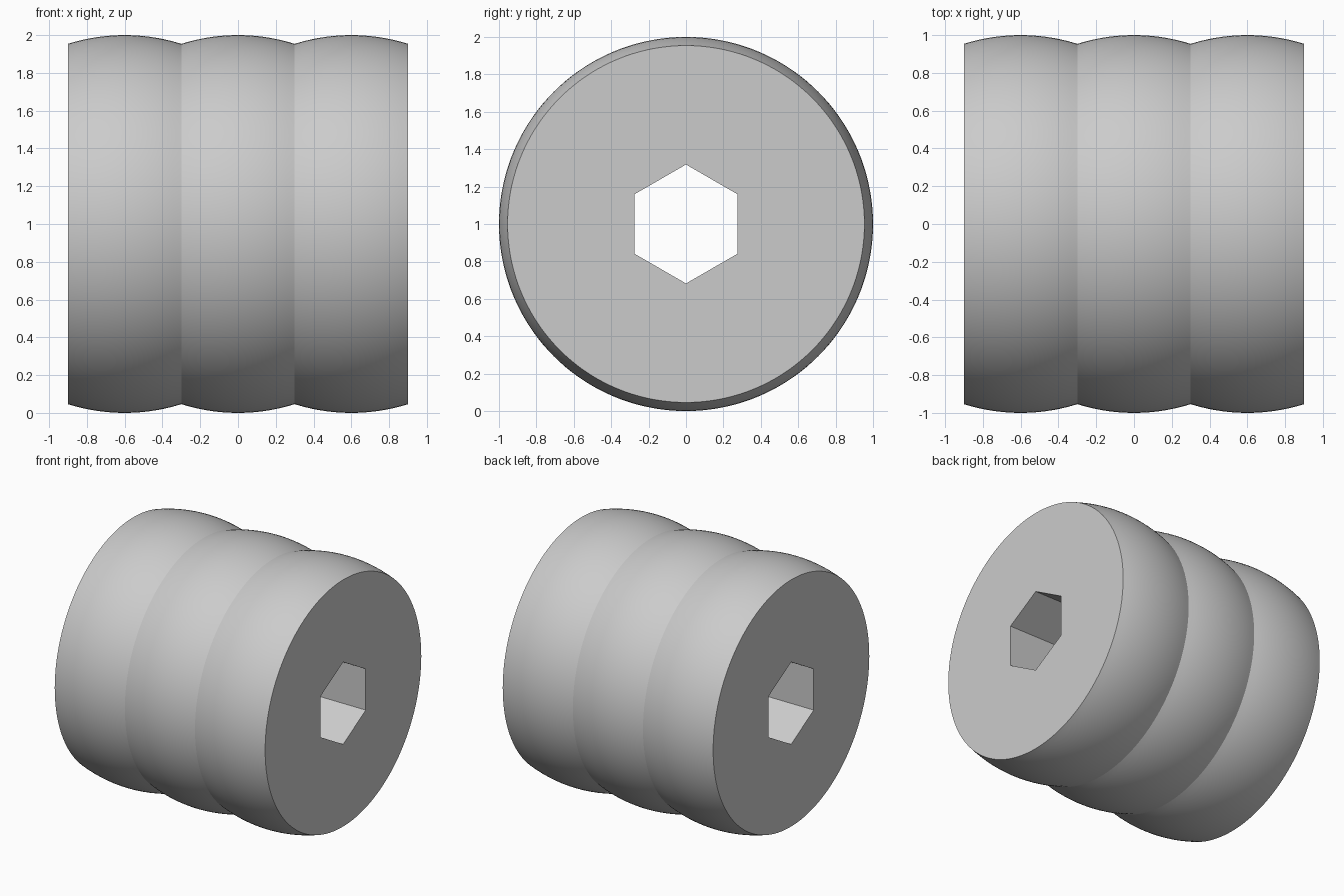
import bpy
import bmesh
from math import sin, cos, pi, sqrt, radians

SEGMENTS = 144        # around the axis, divisible by six
STEPS = 14            # along each bulge
BULGES = 3
RADIUS = 1.0          # each bulge is a slice of a sphere
HALF = 0.3            # half the width of one bulge
BORE = 0.318          # corner radius of the hexagonal bore

cube = bpy.data.objects.get("Cube")
if cube:
    bpy.data.objects.remove(cube, do_unlink=True)

grey = bpy.data.materials.new("plain_grey")
grey.use_nodes = True
colour = (0.6, 0.6, 0.6, 1)
grey.diffuse_color = colour
grey.node_tree.nodes["Principled BSDF"].inputs["Base Color"].default_value = colour

bm = bmesh.new()


def ring(x, radius, count):
    """Circle of vertices about the x axis, starting at the top."""
    angles = [2 * pi * i / count for i in range(count)]
    return [bm.verts.new((x, radius * sin(a), 1 + radius * cos(a))) for a in angles]


def bridge(a, b):
    n = len(a)
    for i in range(n):
        j = (i + 1) % n
        bm.faces.new((a[i], a[j], b[j], b[i]))


# Outer skin: a row of spherical bulges
rings = []
for k in range(BULGES * STEPS + 1):
    x = (2 * k / STEPS - BULGES) * HALF
    bulge = min(k // STEPS, BULGES - 1)
    offset = x - (2 * bulge + 1 - BULGES) * HALF
    rings.append(ring(x, sqrt(RADIUS ** 2 - offset ** 2), SEGMENTS))
for a, b in zip(rings, rings[1:]):
    bridge(a, b)

# Hexagonal bore right through
end = BULGES * HALF
bores = [ring(-end, BORE, 6), ring(end, BORE, 6)]
bridge(*bores)

# Flat ends, one face per side of the bore
side = SEGMENTS // 6
for outer, inner in zip((rings[0], rings[-1]), bores):
    for s in range(6):
        arc = [outer[(s * side + i) % SEGMENTS] for i in range(side + 1)]
        bm.faces.new(arc + [inner[(s + 1) % 6], inner[s]])

bmesh.ops.recalc_face_normals(bm, faces=bm.faces)
mesh = bpy.data.meshes.new("ribbed_roller")
bm.to_mesh(mesh)
bm.free()
mesh.materials.append(grey)

roller = bpy.data.objects.new("ribbed_roller", mesh)
bpy.context.collection.objects.link(roller)
bpy.ops.object.select_all(action='DESELECT')
roller.select_set(True)
bpy.context.view_layer.objects.active = roller
bpy.ops.object.shade_smooth_by_angle(angle=radians(20))
